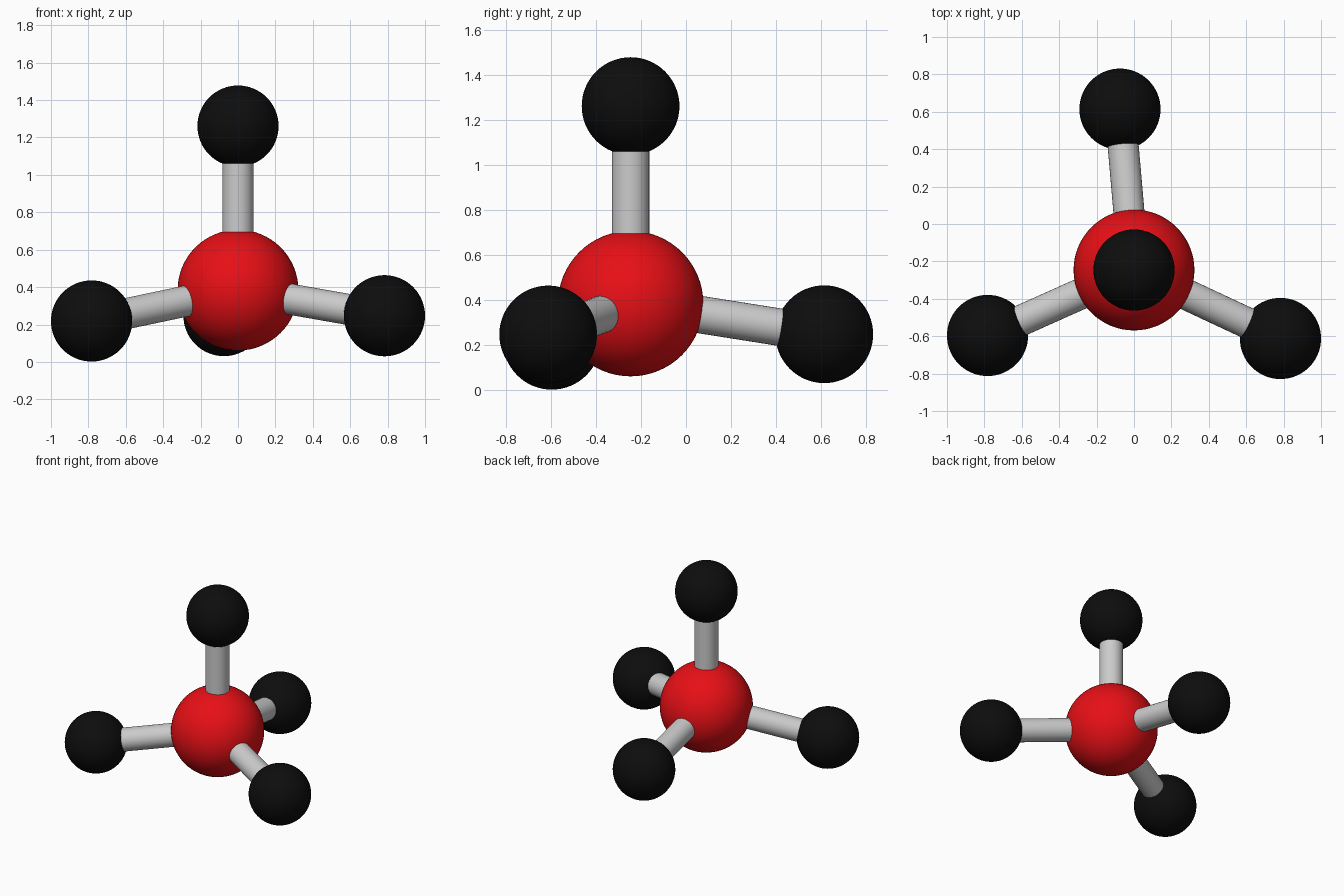
import bpy
from mathutils import Vector

if "Cube" in bpy.data.objects:
    bpy.data.objects.remove(bpy.data.objects["Cube"])


def material(name, color):
    m = bpy.data.materials.new(name)
    m.diffuse_color = color
    m.use_nodes = True
    m.node_tree.nodes["Principled BSDF"].inputs["Base Color"].default_value = m.diffuse_color
    return m


red = material("red", (0.8, 0.005, 0.008, 1))
black = material("black", (0.004, 0.004, 0.004, 1))


def ball(name, center, radius, mat):
    bpy.ops.mesh.primitive_uv_sphere_add(segments=64, ring_count=32, radius=radius, location=center)
    ob = bpy.context.object
    ob.name = name
    ob.data.materials.append(mat)
    bpy.ops.object.shade_smooth()


def rod(name, a, b, radius):
    d = b - a
    bpy.ops.mesh.primitive_cylinder_add(vertices=32, radius=radius, depth=d.length, location=(a + b) / 2)
    ob = bpy.context.object
    ob.name = name
    ob.rotation_euler = d.to_track_quat('Z', 'Y').to_euler()
    bpy.ops.object.shade_smooth_by_angle()


CORE_R, BALL_R, ROD_R = 0.323, 0.217, 0.083
core = Vector((0, -0.246, 0.384))
outer = {
    "top": Vector((0, -0.246, 1.261)),
    "left": Vector((-0.783, -0.596, 0.219)),
    "right": Vector((0.783, -0.612, 0.247)),
    "back": Vector((-0.075, 0.614, 0.248)),
}

# Central ball
ball("centre_ball", core, CORE_R, red)

# Outer balls with connecting rods, rod ends sunk into both balls
for side, pos in outer.items():
    ball(side + "_ball", pos, BALL_R, black)
    direction = (pos - core).normalized()
    rod(side + "_rod", core + direction * (CORE_R - 0.05), pos - direction * (BALL_R - 0.05), ROD_R)
